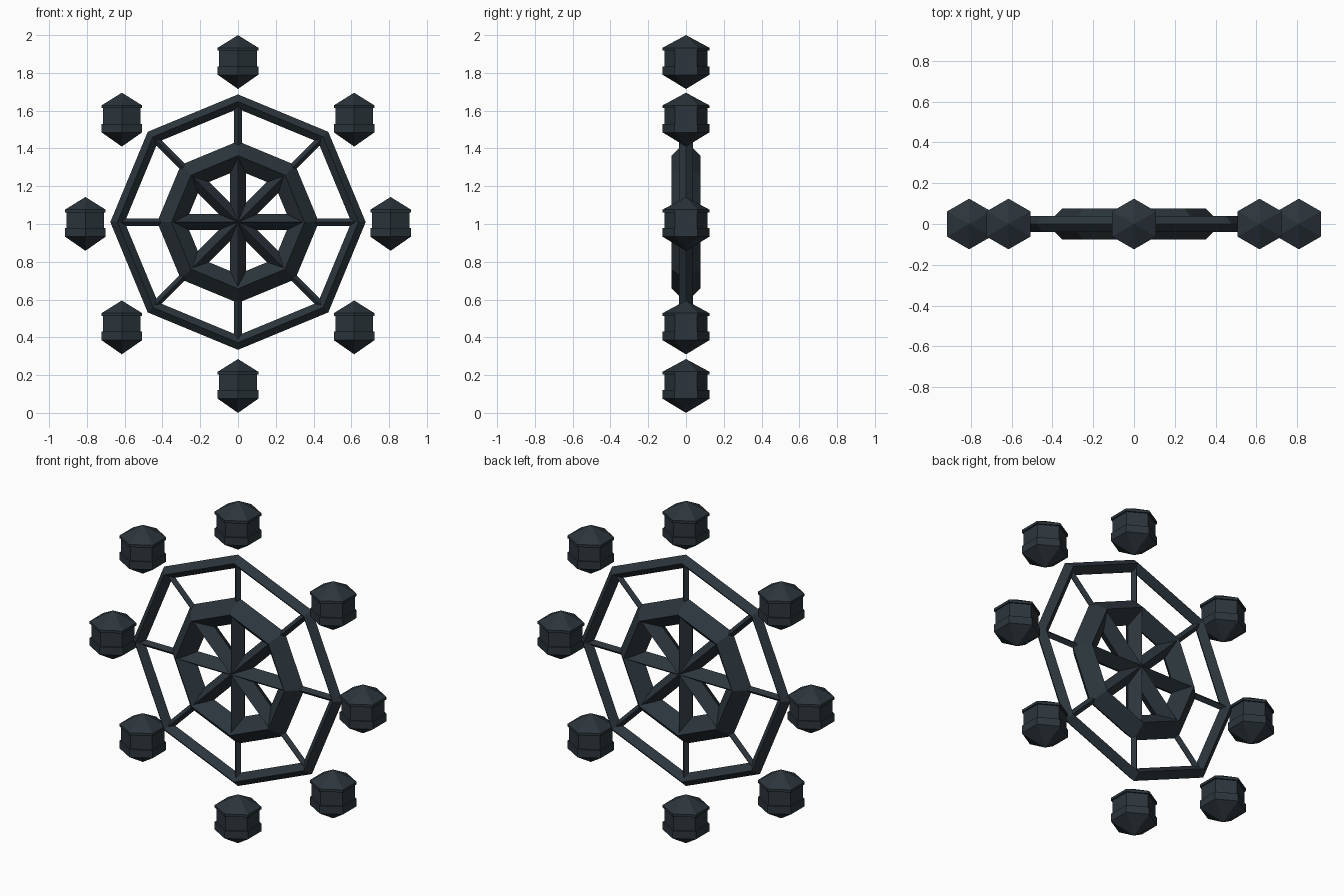
import bpy, bmesh, math
from mathutils import Matrix

cube = bpy.data.objects.get("Cube")
if cube:
    bpy.data.objects.remove(cube, do_unlink=True)

HUB_Z = 1.01

# Single slate colour
slate = bpy.data.materials.new("dark slate")
slate.use_nodes = True
colour = (0.025, 0.036, 0.045, 1)
slate.diffuse_color = colour
slate.node_tree.nodes["Principled BSDF"].inputs["Base Color"].default_value = colour


def ring(name, radius, thickness):
    """Eight-sided ring with a diamond section, standing upright."""
    bpy.ops.mesh.primitive_torus_add(
        major_segments=8, minor_segments=4, major_radius=radius,
        minor_radius=thickness, location=(0, 0, HUB_Z), rotation=(math.pi / 2, 0, 0))
    obj = bpy.context.object
    obj.name = name
    obj.data.materials.append(slate)


def mesh_object(name, bm, location):
    bmesh.ops.recalc_face_normals(bm, faces=bm.faces)
    mesh = bpy.data.meshes.new(name)
    bm.to_mesh(mesh)
    bm.free()
    mesh.materials.append(slate)
    obj = bpy.data.objects.new(name, mesh)
    obj.location = location
    bpy.context.collection.objects.link(obj)


def spokes(name, start, end, half_width, half_depth):
    """Eight diamond-section bars radiating from the hub."""
    bm = bmesh.new()
    for i in range(8):
        place = (Matrix.Rotation(i * math.pi / 4, 4, 'Y')
                 @ Matrix.Translation((0, 0, (start + end) / 2))
                 @ Matrix.Diagonal((half_width, half_depth, 1, 1)))
        bmesh.ops.create_cone(bm, cap_ends=True, segments=4, radius1=1, radius2=1,
                              depth=end - start, matrix=place)
    mesh_object(name, bm, (0, 0, HUB_Z))


# (radius, height below the roof tip)
CABIN_PROFILE = [(0, 0), (0.124, -0.067), (0.124, -0.082), (0.115, -0.082),
                 (0.115, -0.165), (0.124, -0.165), (0.124, -0.21), (0, -0.285)]


def cabin(name, x, tip_z):
    """Hexagonal cabin with pointed roof, belt and pointed base."""
    bm = bmesh.new()
    verts = [bm.verts.new((0, r, z)) for r, z in CABIN_PROFILE]
    edges = [bm.edges.new(pair) for pair in zip(verts, verts[1:])]
    bmesh.ops.spin(bm, geom=verts + edges, cent=(0, 0, 0), axis=(0, 0, 1),
                   angle=math.tau, steps=6)
    bmesh.ops.remove_doubles(bm, verts=bm.verts, dist=0.0005)
    mesh_object(name, bm, (x, 0, tip_z))


# Wheel
ring("outer_ring", 0.638, 0.038)
ring("inner_ring", 0.352, 0.076)
spokes("inner_spokes", 0, 0.35, 0.042, 0.066)
spokes("outer_spokes", 0.36, 0.635, 0.02, 0.02)

# Cabins
cabin("top_cabin", 0, 2.0)
cabin("bottom_cabin", 0, 0.285)
for side, label in ((1, "left"), (-1, "right")):
    cabin(label + "_upper_cabin", side * 0.615, 1.695)
    cabin(label + "_middle_cabin", side * 0.808, 1.143)
    cabin(label + "_lower_cabin", side * 0.615, 0.595)
